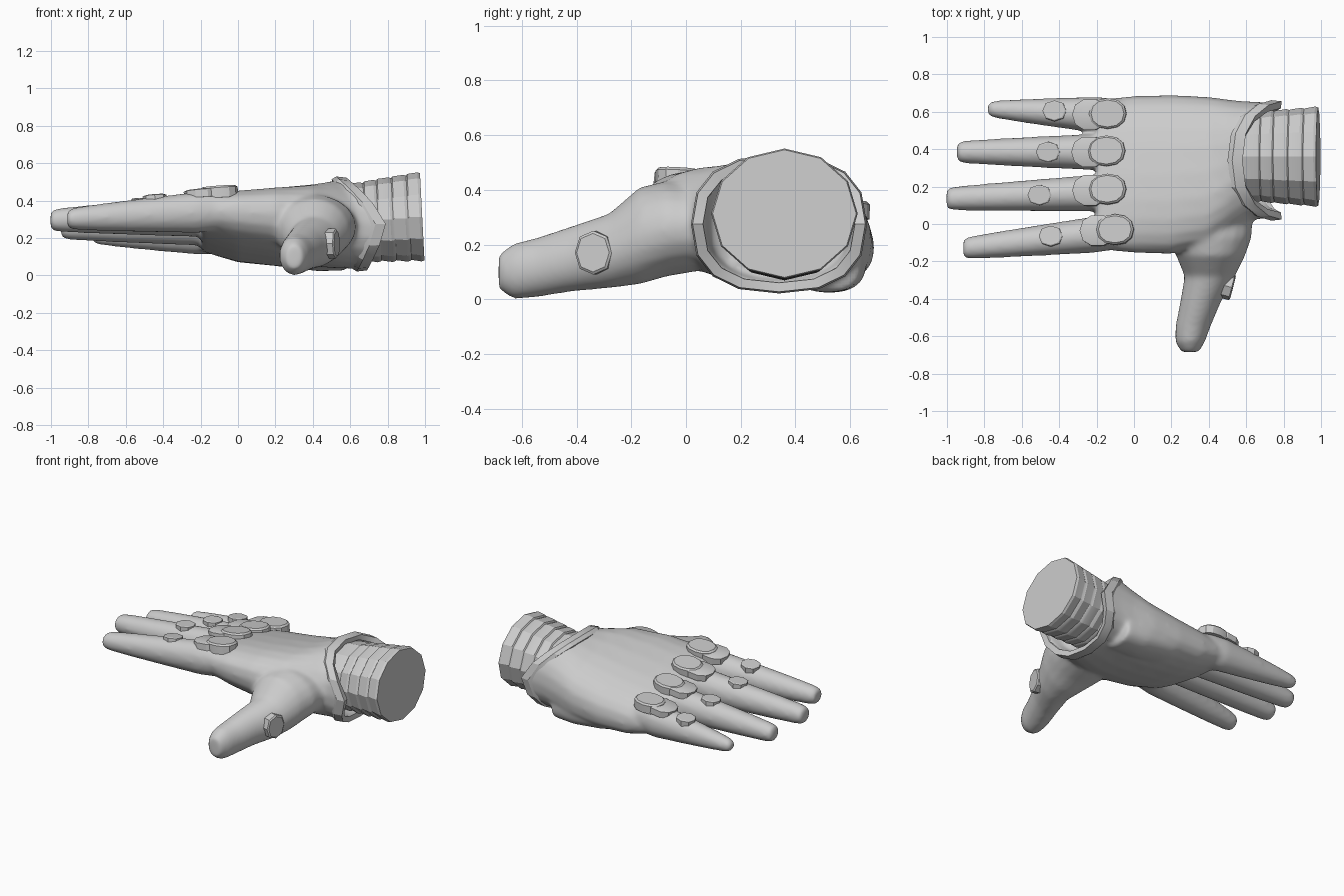
import bpy, bmesh, math
from mathutils import Vector
from mathutils.bvhtree import BVHTree

if "Cube" in bpy.data.objects:
    bpy.data.objects.remove(bpy.data.objects["Cube"])

X, Y, Z = Vector((1, 0, 0)), Vector((0, 1, 0)), Vector((0, 0, 1))

grey = bpy.data.materials.new("light grey")
grey.use_nodes = True
grey.diffuse_color = (0.6, 0.6, 0.6, 1)
grey.node_tree.nodes["Principled BSDF"].inputs["Base Color"].default_value = grey.diffuse_color


def ring(center, u, v, n=20, power=1.0):
    """Ellipse, or a squarer superellipse when power is below one."""
    def bend(t):
        return math.copysign(abs(t) ** power, t)
    angles = [math.tau * i / n for i in range(n)]
    return [Vector(center) + u * bend(math.cos(a)) + v * bend(math.sin(a)) for a in angles]


def loft(bm, rings, closed=False):
    """Skin a row of rings, capping the ends unless the row loops."""
    rows = [[bm.verts.new(p) for p in r] for r in rings]
    for a, b in zip(rows, rows[1:] + (rows[:1] if closed else [])):
        for i in range(len(a)):
            j = (i + 1) % len(a)
            bm.faces.new((a[i], a[j], b[j], b[i]))
    if not closed:
        bm.faces.new(rows[0])
        bm.faces.new(rows[-1])


def finish(bm, name, smooth=None):
    bmesh.ops.recalc_face_normals(bm, faces=bm.faces)
    mesh = bpy.data.meshes.new(name)
    bm.to_mesh(mesh)
    bm.free()
    obj = bpy.data.objects.new(name, mesh)
    bpy.context.collection.objects.link(obj)
    mesh.materials.append(grey)
    if smooth:
        bpy.ops.object.select_all(action="DESELECT")
        obj.select_set(True)
        bpy.context.view_layer.objects.active = obj
        bpy.ops.object.shade_smooth_by_angle(angle=math.radians(smooth))
    return obj


def palm_ring(x, yc, hy, zc, hz, shear, notch, n=24):
    """Palm section leaning toward the little finger; notch pulls top and bottom forward."""
    pts = ring((x, yc, zc), Y * hy, Z * hz, n, 0.82)
    for p in pts:
        s = (p.z - zc) / hz
        p.z += shear * (p.y - yc)
        p.x -= notch * abs(s) ** 1.4 * (0.21 if s > 0 else 0.1)
    return pts


# Palm, with a hollow cuff opening at the wrist end
hand_bm = bmesh.new()
loft(hand_bm, [palm_ring(*r) for r in (
    (-0.2, 0.265, 0.395, 0.272, 0.11, -0.19, 0),
    (-0.1, 0.265, 0.41, 0.268, 0.14, -0.19, 0),
    (0.0, 0.265, 0.42, 0.262, 0.165, -0.19, 0),
    (0.2, 0.265, 0.425, 0.26, 0.19, -0.17, 0),
    (0.4, 0.28, 0.4, 0.263, 0.213, -0.13, 0),
    (0.55, 0.315, 0.345, 0.27, 0.23, -0.07, 0.3),
    (0.66, 0.34, 0.313, 0.275, 0.238, -0.02, 0.6),
    (0.78, 0.34, 0.31, 0.275, 0.245, 0, 1),
    (0.78, 0.34, 0.275, 0.275, 0.215, 0, 1),
    (0.66, 0.34, 0.255, 0.275, 0.195, 0, 0.5))])

# Heel of the palm below the little finger: x, y, half width, z, half height
loft(hand_bm, [ring((x, y, z), Y * ry, Z * rz, 20, 0.8) for x, y, ry, z, rz in (
    (-0.02, 0.5, 0.1, 0.16, 0.05),
    (0.2, 0.525, 0.14, 0.15, 0.1),
    (0.42, 0.525, 0.135, 0.135, 0.112),
    (0.58, 0.515, 0.125, 0.125, 0.1))])

# Fingers: base y, base z, tip x, tip y, tip z, tip radius
fingers = ((0.578, 0.222, -0.78, 0.615, 0.21, 0.048),
           (0.385, 0.274, -0.945, 0.385, 0.25, 0.062),
           (0.17, 0.32, -1.0, 0.135, 0.295, 0.065),
           (-0.045, 0.343, -0.91, -0.13, 0.302, 0.062))
for by, bz, tx, ty, tz, tr in fingers:
    base, tip = Vector((-0.1, by, bz)), Vector((tx, ty, tz))
    rings = []
    for t, k in ((-0.15, 0.4), (0, 0.85), (0.14, 1), (0.45, 0.65), (0.75, 0.28),
                 (0.94, 0), (0.985, -0.15), (1.003, -0.4)):
        ry, rz = tr + (0.098 - tr) * k, tr + (0.112 - tr) * k
        rings.append(ring(base.lerp(tip, t), Y * ry, Z * rz, 14))
    loft(hand_bm, rings)

# Thumb: y, centre x, half width, centre z, half height
loft(hand_bm, [ring((x, y, z), X * rx, Z * rz) for y, x, rx, z, rz in (
    (0.15, 0.41, 0.18, 0.26, 0.12),
    (0.03, 0.41, 0.225, 0.26, 0.16),
    (-0.07, 0.405, 0.225, 0.258, 0.175),
    (-0.17, 0.41, 0.185, 0.232, 0.178),
    (-0.28, 0.405, 0.135, 0.177, 0.137),
    (-0.42, 0.355, 0.109, 0.147, 0.12),
    (-0.55, 0.315, 0.094, 0.115, 0.109),
    (-0.63, 0.3, 0.08, 0.102, 0.103),
    (-0.685, 0.3, 0.047, 0.1, 0.065))])

# Merge palm, fingers and thumb into one soft skin
hand = finish(hand_bm, "glove_hand")
remesh = hand.modifiers.new("merge", "REMESH")
remesh.mode = "VOXEL"
remesh.voxel_size = 0.012
remesh.use_smooth_shade = True
soften = hand.modifiers.new("soften", "SMOOTH")
soften.factor, soften.iterations = 0.5, 18

# Raised hem round the cuff opening
bm = bmesh.new()
loft(bm, [palm_ring(x, 0.34, hy, 0.275, hz, 0, 1, 16) for x, hy, hz in (
    (0.71, 0.31, 0.238), (0.735, 0.322, 0.254), (0.79, 0.316, 0.248),
    (0.785, 0.278, 0.215), (0.72, 0.272, 0.21))], closed=True)
finish(bm, "cuff_hem", 25)

# Wrist sleeve with stepped pleats
bm = bmesh.new()
rings = []
edges = (0.57, 0.68, 0.75, 0.83, 0.91, 0.985)
for i, (x0, x1) in enumerate(zip(edges, edges[1:])):
    for x, r in ((x0 + 0.006, 0.965), (x1 - 0.015, 1.0), (x1, 0.98)):
        c = Vector((x, 0.36, 0.283 + 0.0075 * i))
        lean = X * 0.012
        size = r * (0.9 + 0.025 * i)
        rings.append(ring(c, Y * 0.268 * size, Z * 0.238 * size - lean, 12))
loft(bm, rings)
finish(bm, "wrist_sleeve", 25)

# Armour plates seated on the skin
bpy.context.view_layer.update()
skin = BVHTree.FromObject(hand, bpy.context.evaluated_depsgraph_get())


def plate(name, origin, direction, along, half_a, half_b, height, sides, tilt=0.0):
    """Bevelled disc set on the skin where a ray meets it."""
    spot, normal = skin.ray_cast(Vector(origin), direction)[:2]
    normal = (normal - direction + along * tilt).normalized()
    u = (along - normal * along.dot(normal)).normalized()
    v = normal.cross(u)
    bm = bmesh.new()
    loft(bm, [ring(spot + normal * h, u * half_a * s, v * half_b * s, sides, 0.9)
              for h, s in ((-0.03, 1), (height * 0.7, 1), (height, 0.88))])
    finish(bm, name, 25)


names = ("little", "ring", "middle", "index")
knuckles = ((-0.14, 0.59, -0.425, 0.605), (-0.145, 0.39, -0.46, 0.385),
            (-0.14, 0.185, -0.505, 0.155), (-0.1, -0.03, -0.445, -0.065))
for name, (kx, ky, sx, sy) in zip(names, knuckles):
    plate(name + "_knuckle_plate", (kx, ky, 1), -Z, X, 0.1, 0.082, 0.034, 12, -0.2)
    plate(name + "_lower_plate", (kx - 0.095, ky - 0.005, 1), -Z, X, 0.095, 0.085, 0.016, 10, -0.15)
    plate(name + "_finger_plate", (sx, sy, 1), -Z, X, 0.064, 0.055, 0.014, 8)
plate("thumb_plate", (1, -0.335, 0.17), -X, Y, 0.07, 0.08, 0.022, 8)
